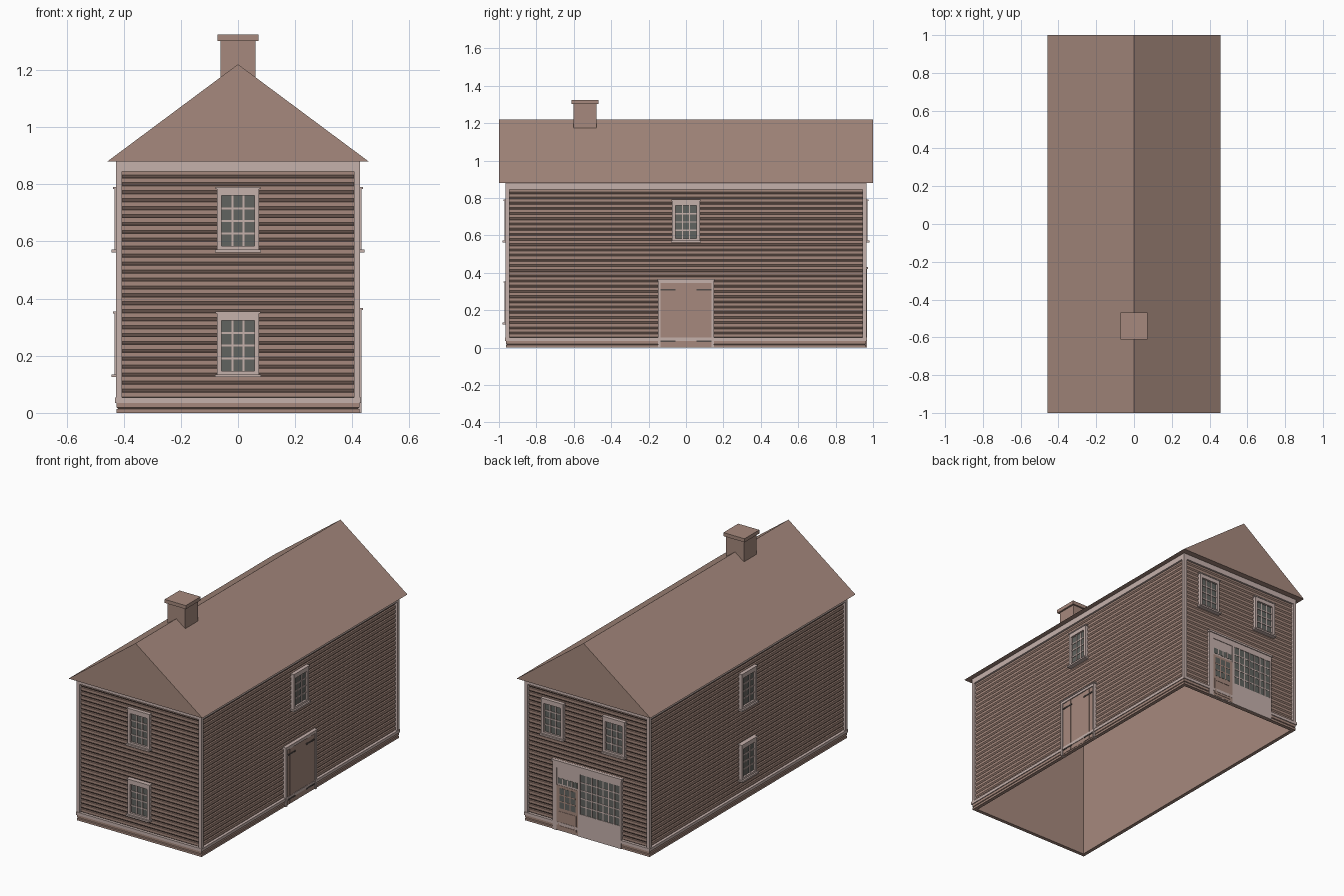
import bpy, bmesh
from mathutils import Vector

cube = bpy.data.objects.get("Cube")
if cube:
    bpy.data.objects.remove(cube, do_unlink=True)


def material(name, rgb):
    m = bpy.data.materials.new(name)
    m.use_nodes = True
    m.diffuse_color = (*rgb, 1)
    m.node_tree.nodes["Principled BSDF"].inputs["Base Color"].default_value = (*rgb, 1)
    return m


BROWN = material("warm brown", (0.38, 0.25, 0.205))
TRIM = material("pale trim", (0.56, 0.44, 0.41))
GLASS = material("grey glass", (0.12, 0.126, 0.115))
IRON = material("dark iron", (0.09, 0.075, 0.07))

HX, HY, EAVE = 0.415, 0.953, 0.88

# Each wall: centre, direction to the viewer's right, outward normal, half length
WALLS = {
    "front": (Vector((0, -HY, 0)), Vector((1, 0, 0)), Vector((0, -1, 0)), HX),
    "right": (Vector((HX, 0, 0)), Vector((0, 1, 0)), Vector((1, 0, 0)), HY),
    "back": (Vector((0, HY, 0)), Vector((-1, 0, 0)), Vector((0, 1, 0)), HX),
    "left": (Vector((-HX, 0, 0)), Vector((0, -1, 0)), Vector((-1, 0, 0)), HY),
}


def finish(bm, name, mat):
    bmesh.ops.recalc_face_normals(bm, faces=bm.faces)
    me = bpy.data.meshes.new(name)
    bm.to_mesh(me)
    bm.free()
    me.materials.append(mat)
    ob = bpy.data.objects.new(name, me)
    bpy.context.collection.objects.link(ob)
    return ob


def add_box(bm, lo, hi):
    verts = bmesh.ops.create_cube(bm, size=1)["verts"]
    for v in verts:
        v.co = Vector([h if c > 0 else l for c, l, h in zip(v.co, lo, hi)])


def boxes(name, mat, wall, items):
    """Boxes on a wall given as (u0, u1, z0, z1, depth0, depth1)."""
    origin, u, n, _ = WALLS[wall]
    bm = bmesh.new()
    for u0, u1, z0, z1, d0, d1 in items:
        a = origin + u * u0 + n * d0
        b = origin + u * u1 + n * d1
        add_box(bm, (min(a.x, b.x), min(a.y, b.y), z0), (max(a.x, b.x), max(a.y, b.y), z1))
    return finish(bm, name, mat)


def frame(u0, u1, z0, z1, w, d):
    return [(u0, u0 + w, z0, z1, 0, d), (u1 - w, u1, z0, z1, 0, d),
            (u0 + w, u1 - w, z0, z0 + w, 0, d), (u0 + w, u1 - w, z1 - w, z1, 0, d)]


def muntins(u0, u1, z0, z1, cols, rows, d0, d1, w=0.0035):
    bars = []
    for i in range(1, cols):
        c = u0 + (u1 - u0) * i / cols
        bars.append((c - w, c + w, z0, z1, d0, d1))
    for i in range(1, rows):
        c = z0 + (z1 - z0) * i / rows
        bars.append((u0, u1, c - w, c + w, d0, d1 - 0.0005))
    return bars


# Clapboard walls: stacked rings, open below, with a flat inner face
rings = [(-0.012, EAVE), (-0.012, 0), (0.01, 0), (0.01, 0.013), (0.004, 0.016),
         (0.01, 0.019), (0.01, 0.035), (0, 0.045)]
BOARDS = 29
pitch = (0.85 - 0.045) / BOARDS
for i in range(BOARDS):
    z = 0.045 + i * pitch
    rings += [(-0.008, z + 0.001), (0, z + pitch * 0.4), (0, z + pitch * 0.98)]
rings.append((0, EAVE))
bm = bmesh.new()
previous = None
for d, z in rings:
    x, y = HX + d, HY + d
    ring = [bm.verts.new(p) for p in ((-x, -y, z), (x, -y, z), (x, y, z), (-x, y, z))]
    if previous:
        for k in range(4):
            j = (k + 1) % 4
            bm.faces.new((previous[k], previous[j], ring[j], ring[k]))
    previous = ring
finish(bm, "clapboard_walls", BROWN)

# Frieze, base band and corner boards on all four sides
for wall, (_, _, _, half) in WALLS.items():
    e = half + 0.012
    boxes(wall + "_trim", TRIM, wall, [
        (-e, e, 0.845, EAVE - 0.001, -0.002, 0.012),
        (-e - 0.003, e + 0.003, 0.035, 0.053, -0.002, 0.015),
        (-e, -e + 0.019, 0.05, 0.85, -0.009, 0.012),
        (e - 0.019, e, 0.05, 0.85, -0.009, 0.012)])

# Roof: solid gabled prism
bm = bmesh.new()
ends = [[bm.verts.new(p) for p in ((-0.457, y, EAVE), (0.457, y, EAVE), (0, y, 1.22))]
        for y in (-1, 1)]
for end in ends:
    bm.faces.new(end)
for k in range(3):
    j = (k + 1) % 3
    bm.faces.new((ends[0][k], ends[0][j], ends[1][j], ends[1][k]))
finish(bm, "roof", BROWN)

# Chimney with cap
bm = bmesh.new()
add_box(bm, (-0.061, -0.602, 1.12), (0.061, -0.478, 1.302))
add_box(bm, (-0.072, -0.612, 1.302), (0.072, -0.468, 1.324))
finish(bm, "chimney", BROWN)


# Sash windows, three panes by four
def sash_window(name, wall, u, z):
    top = z + 0.222
    a, b, c, d = u - 0.057, u + 0.057, z + 0.018, top - 0.028
    boxes(name + "_glass", GLASS, wall, [(a, b, c, d, -0.004, 0.006)])
    boxes(name + "_frame", TRIM, wall, [
        (u - 0.074, a, z, top, -0.008, 0.018), (b, u + 0.074, z, top, -0.008, 0.018),
        (a, b, z, c, -0.008, 0.018), (a, b, d, top, -0.008, 0.018),
        (u - 0.078, u + 0.078, top - 0.004, top + 0.003, -0.008, 0.022),
        (u - 0.08, u + 0.08, z - 0.004, z + 0.006, -0.008, 0.028)]
        + muntins(a, b, c, d, 3, 4, 0, 0.010))


LOW, HIGH = 0.129, 0.566
for name, wall, u, z in (("front_lower_window", "front", 0, LOW),
                         ("front_upper_window", "front", 0, HIGH),
                         ("right_upper_window", "right", 0, HIGH),
                         ("left_lower_window", "left", 0, LOW),
                         ("left_upper_window", "left", 0, HIGH),
                         ("back_window_a", "back", -0.235, HIGH),
                         ("back_window_b", "back", 0.185, HIGH)):
    sash_window(name, wall, u, z)

# Plank double door with strap hinges
boxes("barn_door_frame", TRIM, "right", [
    (-0.15, -0.137, 0, 0.35, -0.008, 0.018), (0.137, 0.15, 0, 0.35, -0.008, 0.018),
    (-0.15, 0.15, 0.345, 0.362, -0.008, 0.018), (-0.155, 0.155, 0.36, 0.367, -0.008, 0.022)])
planks, straps = [], []
for s in (-1, 1):
    for a, b, d in ((0.001, 0.066, 0.012), (0.067, 0.104, 0.014), (0.105, 0.137, 0.012)):
        planks.append((min(s * a, s * b), max(s * a, s * b), 0.008, 0.345, -0.008, d))
    for z in (0.035, 0.31):
        straps.append((min(s * 0.055, s * 0.135), max(s * 0.055, s * 0.135),
                       z - 0.004, z + 0.004, 0.01, 0.017))
boxes("barn_door_leaves", BROWN, "right", planks)
boxes("barn_door_hinges", IRON, "right", straps)

# Shop front: surround, panelled door with transom, large display window
boxes("shop_surround", TRIM, "back", [
    (-0.235, 0.235, 0, 0.425, -0.008, 0.0115),
    (-0.24, 0.24, 0.42, 0.432, -0.008, 0.02),
    (-0.235, -0.207, 0, 0.42, 0, 0.015), (-0.06, -0.045, 0, 0.385, 0, 0.015),
    (-0.207, 0.235, 0.385, 0.42, 0, 0.015), (0.225, 0.235, 0, 0.385, 0, 0.015),
    (-0.045, 0.225, 0, 0.14, 0, 0.015)])
boxes("shop_door", BROWN, "back",
      [(-0.207, -0.06, 0.005, 0.28, 0, 0.013)] + frame(-0.195, -0.072, 0.02, 0.12, 0.012, 0.015))
boxes("shop_glass", GLASS, "back", [
    (-0.045, 0.225, 0.14, 0.385, 0, 0.0125),
    (-0.188, -0.079, 0.14, 0.265, 0, 0.0140),
    (-0.2, -0.067, 0.29, 0.325, 0, 0.0125)])
boxes("shop_window_bars", TRIM, "back",
      muntins(-0.045, 0.225, 0.14, 0.385, 7, 5, 0, 0.0145)
      + muntins(-0.2, -0.067, 0.29, 0.325, 4, 1, 0, 0.0145))
boxes("shop_door_bars", BROWN, "back",
      muntins(-0.188, -0.079, 0.14, 0.265, 3, 3, 0, 0.0155))
